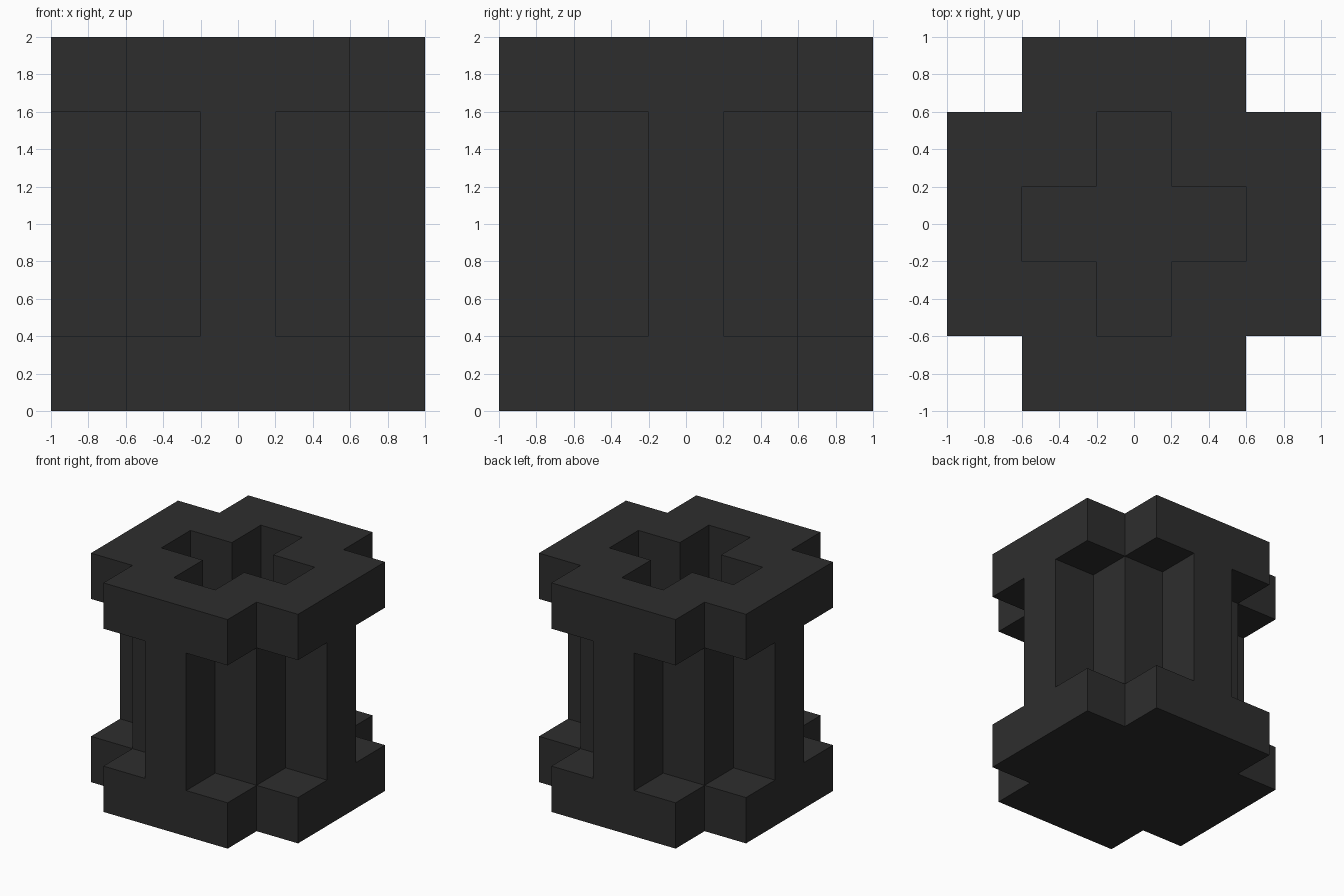
import bpy
import bmesh

if "Cube" in bpy.data.objects:
    bpy.data.objects.remove(bpy.data.objects["Cube"], do_unlink=True)

# One charcoal material for everything
charcoal = bpy.data.materials.new("charcoal")
charcoal.use_nodes = True
COLOR = (0.027, 0.027, 0.027, 1.0)
charcoal.diffuse_color = COLOR
charcoal.node_tree.nodes["Principled BSDF"].inputs["Base Color"].default_value = COLOR


def cross_outline(inner, outer):
    """Twelve-sided cross outline, counter-clockwise."""
    quarter = [(outer, -inner), (outer, inner), (inner, inner)]
    points = []
    for _ in range(4):
        points += quarter
        quarter = [(-y, x) for x, y in quarter]
    return points


def box_outline(cx, cy, half=0.2):
    return [(cx - half, cy - half), (cx + half, cy - half),
            (cx + half, cy + half), (cx - half, cy + half)]


def prism(name, outline, z0, z1, hole=None):
    """Extrude an outline from z0 to z1, with an optional matching hole."""
    bm = bmesh.new()

    def walls(points):
        rings = [[bm.verts.new((x, y, z)) for x, y in points] for z in (z0, z1)]
        n = len(points)
        for i in range(n):
            j = (i + 1) % n
            bm.faces.new((rings[0][i], rings[0][j], rings[1][j], rings[1][i]))
        return rings

    outside = walls(outline)
    if hole:
        inside = walls(hole)
        n = len(outline)
        for out_ring, in_ring in zip(outside, inside):
            for i in range(n):
                j = (i + 1) % n
                bm.faces.new((out_ring[i], out_ring[j], in_ring[j], in_ring[i]))
    else:
        for ring in outside:
            bm.faces.new(ring)
    bmesh.ops.recalc_face_normals(bm, faces=bm.faces[:])
    mesh = bpy.data.meshes.new(name)
    bm.to_mesh(mesh)
    bm.free()
    mesh.materials.append(charcoal)
    obj = bpy.data.objects.new(name, mesh)
    bpy.context.collection.objects.link(obj)
    return obj


# Solid base and open collar
prism("base_plate", cross_outline(0.6, 1.0), 0.0, 0.4)
prism("top_collar", cross_outline(0.6, 1.0), 1.6, 2.0, hole=cross_outline(0.2, 0.6))

# Ribs in the middle of each side
for side, x, y in (("front", 0, -0.8), ("back", 0, 0.8),
                   ("left", 0.8, 0), ("right", -0.8, 0)):
    prism(side + "_rib", box_outline(x, y), 0.4, 1.6)

# Corner posts around the cross-shaped well
for y_name, y in (("front", -0.4), ("back", 0.4)):
    for x_name, x in (("left", 0.4), ("right", -0.4)):
        prism(f"{y_name}_{x_name}_post", box_outline(x, y), 0.4, 1.6)
